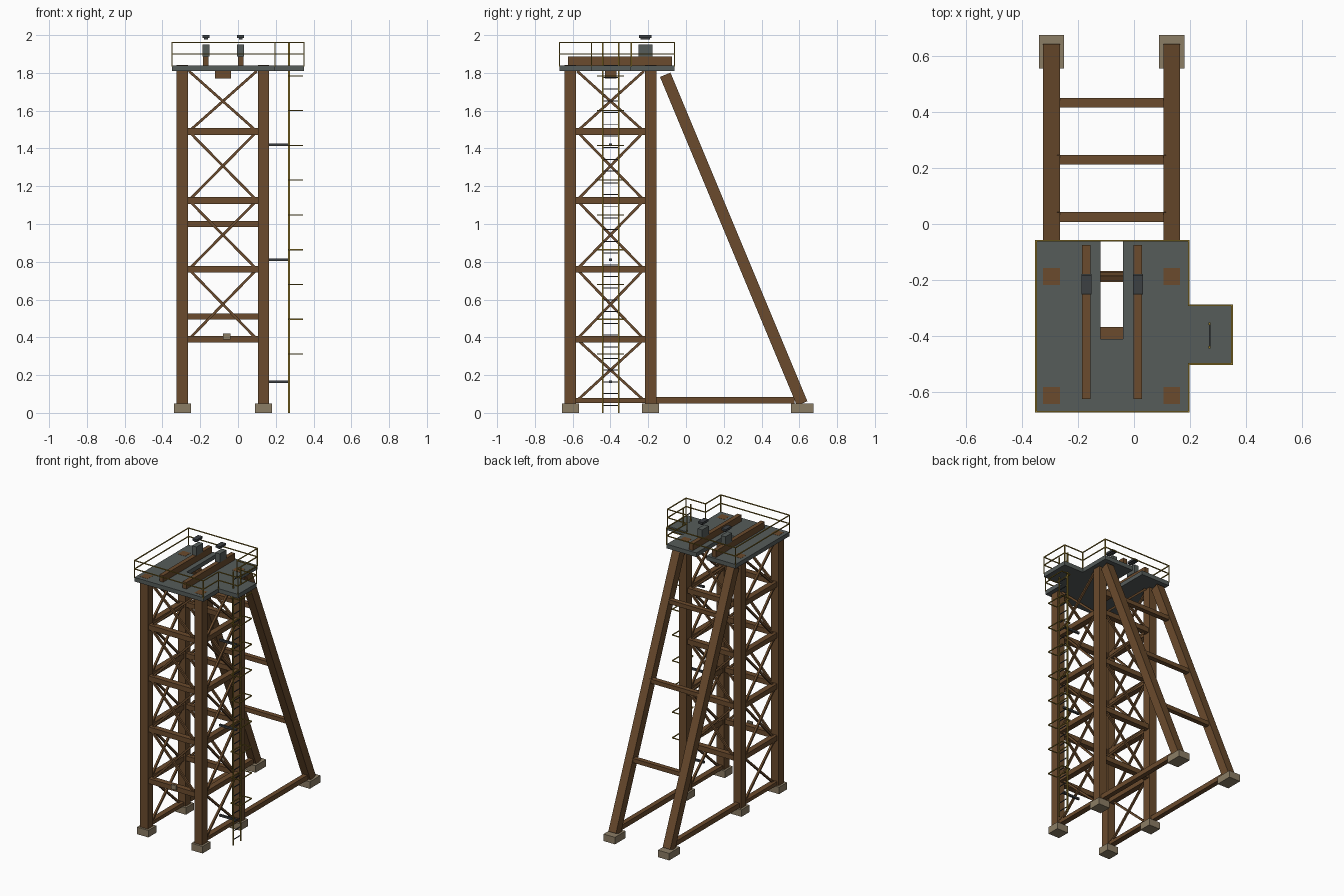
import bpy, bmesh
from mathutils import Vector, Matrix

cube = bpy.data.objects.get("Cube")
if cube:
    bpy.data.objects.remove(cube, do_unlink=True)


def material(name, r, g, b):
    m = bpy.data.materials.new(name)
    m.use_nodes = True
    m.diffuse_color = (r, g, b, 1)
    m.node_tree.nodes["Principled BSDF"].inputs["Base Color"].default_value = (r, g, b, 1)
    return m


wood = material("brown timber", .145, .07, .026)
steel = material("grey deck steel", .093, .107, .102)
dark = material("dark steel", .045, .05, .055)
concrete = material("concrete", .26, .205, .13)
yellow = material("safety yellow", .3, .2, .025)


class Part:
    """Collects boxes and bars in one mesh object."""

    def __init__(self, name, mat):
        self.name, self.mat, self.bm = name, mat, bmesh.new()

    def box(self, x, y, z):
        size = [b - a for a, b in (x, y, z)]
        mid = [(a + b) / 2 for a, b in (x, y, z)]
        bmesh.ops.create_cube(self.bm, size=1, matrix=Matrix.Translation(mid) @ Matrix.Diagonal((*size, 1)))

    def bar(self, a, b, w, h=None):
        # rectangular bar: w along the horizontal normal, h across it
        a, b = Vector(a), Vector(b)
        d = b - a
        side = Vector((0, 0, 1)).cross(d)
        side = side.normalized() if side.length > 1e-6 else Vector((1, 0, 0))
        up = d.normalized().cross(side)
        rot = Matrix((side, up, d.normalized())).transposed().to_4x4()
        m = Matrix.Translation((a + b) / 2) @ rot @ Matrix.Diagonal((w, h or w, d.length, 1))
        bmesh.ops.create_cube(self.bm, size=1, matrix=m)

    def loop(self, pts, z, w):
        for p, q in zip(pts, pts[1:] + pts[:1]):
            self.bar((*p, z), (*q, z), w)

    def done(self):
        bmesh.ops.recalc_face_normals(self.bm, faces=self.bm.faces)
        me = bpy.data.meshes.new(self.name)
        self.bm.to_mesh(me)
        self.bm.free()
        me.materials.append(self.mat)
        bpy.context.collection.objects.link(bpy.data.objects.new(self.name, me))


XS = (-.295, .135)      # leg lines across
YS = (-.612, -.187)     # leg lines in depth
LEVELS = (.065, .39, .76, 1.125, 1.49, 1.81)
DECK = 1.84

# Tower legs, raking braces and footings
legs, braces, feet = Part("tower_legs", wood), Part("raking_braces", wood), Part("footings", concrete)
ties = Part("ground_ties", wood)
for x in XS:
    for y in YS:
        legs.box((x - .03, x + .03), (y - .03, y + .03), (.04, DECK + .001))
        feet.box((x - .045, x + .045), (y - .045, y + .045), (0, .05))
    braces.bar((x, .615, .05), (x, -.11, 1.79), .06)
    feet.box((x - .045, x + .045), (.555, .675), (0, .05))
    ties.box((x - .017, x + .017), (YS[1] + .03, .575), (.05, .085))
for part in (legs, braces, feet, ties):
    part.done()

# Beams between the raking braces
rungs = Part("brace_crossbeams", wood)
for y, z in ((.433, .51), (.23, 1.0), (.025, 1.49)):
    rungs.box((XS[0] + .02, XS[1] - .02), (y - .017, y + .017), (z - .015, z + .015))
rungs.done()

# Horizontal girts and X bracing on the four tower faces
girts, cross = Part("tower_girts", wood), Part("cross_bracing", wood)
for i, z in enumerate(LEVELS[:-1]):
    h = .018 if i else .013
    top = LEVELS[i + 1]
    for x in XS:
        girts.box((x - .02, x + .02), YS, (z - h, z + h))
        a, b = YS[0] + .035, YS[1] - .035
        cross.bar((x + .008, a, z), (x + .008, b, top), .014)
        cross.bar((x - .008, b, z), (x - .008, a, top), .014)
    if i:
        for y in YS:
            girts.box(XS, (y - .02, y + .02), (z - h, z + h))
            a, b = XS[0] + .035, XS[1] - .035
            cross.bar((a, y + .008, z), (b, y + .008, top), .014)
            cross.bar((b, y - .008, z), (a, y - .008, top), .014)
girts.done()
cross.done()

# Small plate on the front girt
plate = Part("front_plate", concrete)
plate.box((-.08, -.04), (-.644, -.63), (.388, .42))
plate.done()

# Deck with side landing and an open slot at the back
outline = [(-.35, -.67), (.195, -.67), (.195, -.5), (.35, -.5), (.35, -.29), (.195, -.29), (.195, -.06), (-.35, -.06)]
slot = [(-.04, -.06), (-.04, -.41), (-.12, -.41), (-.12, -.06)]
deck = Part("deck", steel)
face = deck.bm.faces.new([deck.bm.verts.new((*p, DECK)) for p in outline[:-1] + slot + outline[-1:]])
grown = bmesh.ops.extrude_face_region(deck.bm, geom=[face], use_keep_orig=True)
bmesh.ops.translate(deck.bm, vec=(0, 0, -.03), verts=[v for v in grown["geom"] if isinstance(v, bmesh.types.BMVert)])
deck.done()

hanger = Part("under_deck_block", wood)
hanger.box((-.122, -.038), (-.43, -.367), (1.77, 1.81))
hanger.done()

# Runway beams with bearing blocks and caps
runway, blocks, caps = Part("runway_beams", wood), Part("bearing_blocks", steel), Part("bearing_caps", dark)
for x in (-.17, .014):
    runway.box((x - .015, x + .015), (-.625, -.075), (DECK, 1.887))
    blocks.box((x - .018, x + .018), (-.252, -.178), (1.887, 1.95))
    caps.box((x - .018, x + .018), (-.248, -.182), (1.985, 2.0))
    caps.box((x - .01, x + .01), (-.24, -.19), (1.977, 1.985))
for part in (runway, blocks, caps):
    part.done()

# Guard rail around the deck edge
rail = Part("guard_rail", yellow)
for z in (1.9, 1.96):
    rail.loop(outline, z, .006)
for p in outline:
    rail.bar((*p, DECK - .005), (*p, 1.96), .006)
rail.done()

# Ladder: stiles, rungs, stand-offs and safety hoops
LX, LY = .27, (-.44, -.356)
stiles, steps = Part("ladder_stiles", yellow), Part("ladder_rungs", dark)
for y in LY:
    stiles.bar((LX, y, 0), (LX, y, 1.96), .008)
for i in range(31):
    z = .04 + i * .062
    steps.bar((LX, LY[0], z), (LX, LY[1], z), .005)
stiles.done()
steps.done()

standoffs = Part("ladder_standoffs", dark)
for z in (.165, .81, 1.42):
    standoffs.bar((XS[1], -.4, z), (LX, -.4, z), .014)
standoffs.done()

hoops = Part("ladder_hoops", yellow)
for i in range(9):
    hoops.loop([(LX, -.468), (.34, -.468), (.34, -.33), (LX, -.33)], .312 + i * .184, .006)
hoops.done()
